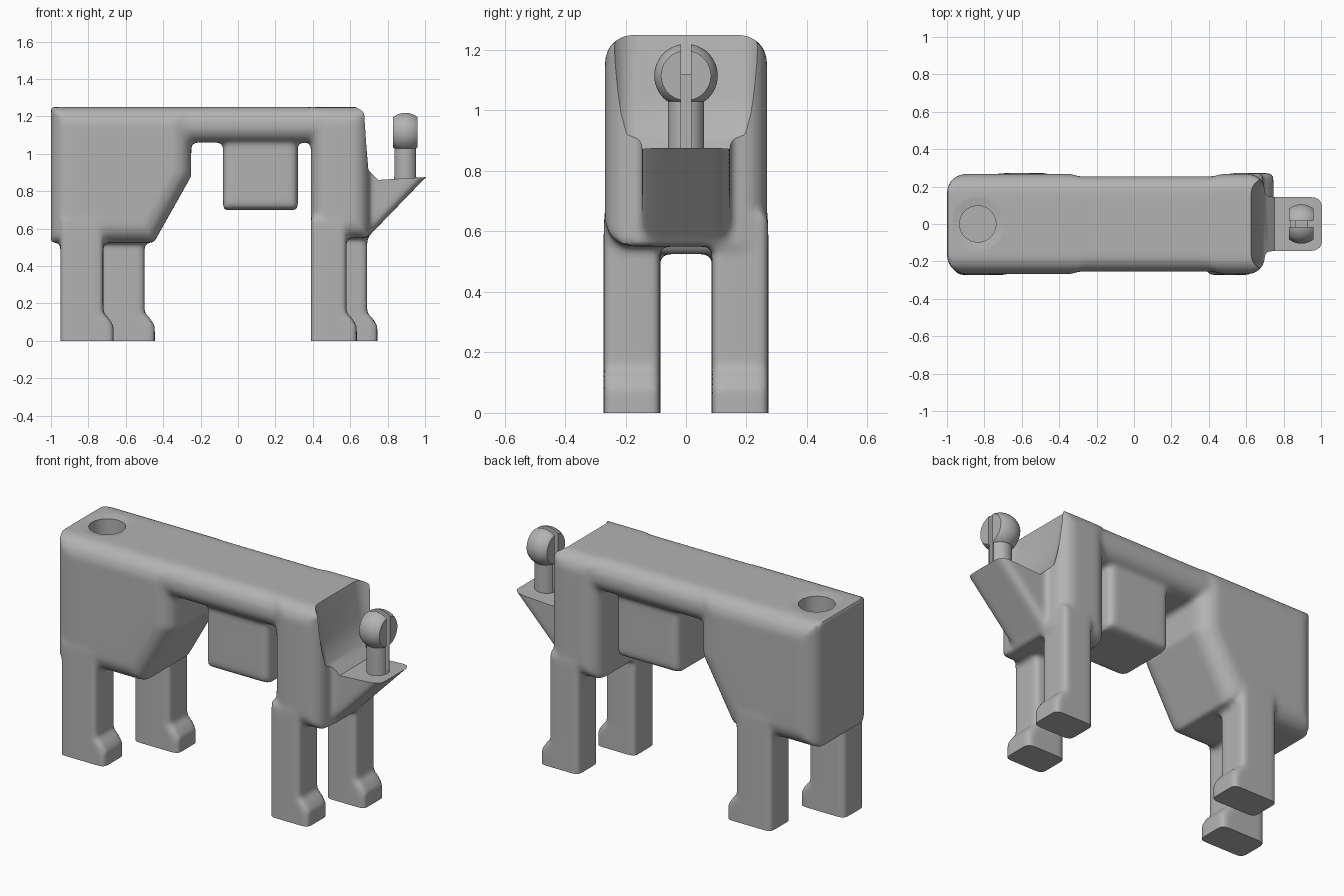
import bpy, bmesh
from mathutils import Matrix, Vector

if "Cube" in bpy.data.objects:
    bpy.data.objects.remove(bpy.data.objects["Cube"])

grey = bpy.data.materials.new("plain grey")
grey.use_nodes = True
COLOUR = (0.45, 0.45, 0.45, 1)
grey.diffuse_color = COLOUR
grey.node_tree.nodes["Principled BSDF"].inputs["Base Color"].default_value = COLOUR


def add_prism(bm, profile, y0, y1, bevel):
    """Extrude an x/z profile along y and round the edges of both end caps."""
    part = bmesh.new()
    cap = part.faces.new([part.verts.new((x, y0, z)) for x, z in profile])
    ext = bmesh.ops.extrude_face_region(part, geom=[cap])
    moved = [v for v in ext["geom"] if isinstance(v, bmesh.types.BMVert)]
    bmesh.ops.translate(part, verts=moved, vec=(0, y1 - y0, 0))
    bmesh.ops.recalc_face_normals(part, faces=part.faces)
    if bevel:
        rims = [e for e in part.edges
                if abs(e.verts[0].co.y - e.verts[1].co.y) < 1e-5]
        bmesh.ops.bevel(part, geom=rims, offset=bevel, segments=5,
                        profile=0.5, affect="EDGES")
    bmesh.ops.recalc_face_normals(part, faces=part.faces)
    temp = bpy.data.meshes.new("temp")
    part.to_mesh(temp)
    part.free()
    bm.from_mesh(temp)
    bpy.data.meshes.remove(temp)


def box(x0, x1, z0, z1):
    return [(x0, z0), (x1, z0), (x1, z1), (x0, z1)]


def make(name, bm):
    mesh = bpy.data.meshes.new(name)
    bm.to_mesh(mesh)
    bm.free()
    mesh.materials.append(grey)
    obj = bpy.data.objects.new(name, mesh)
    bpy.context.collection.objects.link(obj)
    return obj


def prism(name, profile, half, bevel=0):
    bm = bmesh.new()
    add_prism(bm, profile, -half, half, bevel)
    return make(name, bm)


def cylinder(name, x, z0, z1, r0, r1):
    bm = bmesh.new()
    bmesh.ops.create_cone(bm, cap_ends=True, segments=48, radius1=r0, radius2=r1,
                          depth=z1 - z0,
                          matrix=Matrix.Translation((x, 0, (z0 + z1) / 2)))
    return make(name, bm)


def apply(obj, kind, **settings):
    mod = obj.modifiers.new(kind, kind)
    for key, value in settings.items():
        setattr(mod, key, value)
    bpy.context.view_layer.objects.active = obj
    bpy.ops.object.modifier_apply(modifier=mod.name)


def combine(obj, other, operation="DIFFERENCE"):
    apply(obj, "BOOLEAN", object=other, operation=operation, solver="EXACT")
    bpy.data.objects.remove(other)


def shade(obj):
    bpy.ops.object.select_all(action="DESELECT")
    obj.select_set(True)
    bpy.context.view_layer.objects.active = obj
    bpy.ops.object.shade_smooth_by_angle(angle=0.6)


# Body: hindquarters, back beam, chest, jaw wedge and hanging belly block
bm = bmesh.new()
add_prism(bm, [(-1, 1.25), (-1, 0.525), (-0.45, 0.525), (-0.25, 0.88),
               (-0.25, 1.25)], -0.268, 0.268, 0.1)
add_prism(bm, box(-0.99, 0.69, 1.06, 1.25), -0.256, 0.256, 0.09)
add_prism(bm, box(0.39, 0.70, 0.55, 1.25), -0.268, 0.268, 0.09)
add_prism(bm, [(0.5, 0.55), (0.69, 0.55), (1.1, 0.973), (1.1, 1.0), (0.5, 1.0)],
          -0.145, 0.145, 0.04)
add_prism(bm, box(-0.08, 0.32, 0.70, 1.15), -0.19, 0.19, 0.04)


# Legs with toes pointing forward; the left pair stands further forward
def add_leg(x0, x1, side):
    toe = x1 + 0.055
    profile = [(x0, -0.1), (toe, -0.1), (toe, 0.08), (x1 + 0.03, 0.12),
               (x1, 0.15), (x1, 0.66), (x0, 0.66)]
    y0, y1 = sorted((side * 0.085, side * 0.272))
    add_prism(bm, profile, y0, y1, 0.025)


add_leg(-0.95, -0.72, -1)
add_leg(-0.73, -0.50, 1)
add_leg(0.39, 0.58, -1)
add_leg(0.50, 0.69, 1)

# Fuse everything into one softly blended skin
body = make("body", bm)
apply(body, "REMESH", mode="VOXEL", voxel_size=0.014)
apply(body, "SMOOTH", factor=0.5, iterations=7)

# Flat soles, scooped face, and a countersunk socket in the rump
combine(body, prism("sole_cutter", box(-2, 2, -1, 0), 1))
combine(body, prism("face_cutter",
                    [(0.625, 1.26), (0.66, 1.05), (0.69, 0.92), (0.75, 0.86),
                     (1.3, 0.893), (1.3, 1.6), (0.6, 1.6)], 0.25, 0.085))
combine(body, cylinder("socket_cutter", -0.835, 1.05, 1.3, 0.097, 0.097))
combine(body, cylinder("countersink_cutter", -0.835, 1.24, 1.252, 0.1, 0.147))
shade(body)

# Ball connector: flattened ball on a post, split by a slot
KX = 0.895
bm = bmesh.new()
bmesh.ops.create_uvsphere(bm, u_segments=48, v_segments=24, radius=0.105,
                          matrix=Matrix.Translation((KX, 0, 1.115)))
knob = make("ball_connector", bm)
combine(knob, prism("flat_cutter", box(KX - 0.065, KX + 0.065, 0.9, 1.4), 0.3),
        "INTERSECT")
combine(knob, cylinder("post", KX, 0.83, 1.08, 0.06, 0.06), "UNION")
combine(knob, prism("slot_cutter", box(KX - 0.2, KX + 0.2, 1.12, 1.4), 0.016))
for a, b in ((-0.2, -0.035), (0.035, 0.2)):
    combine(knob, prism("groove_cutter", box(KX + a, KX + b, 0.875, 1.13), 0.016))
shade(knob)
